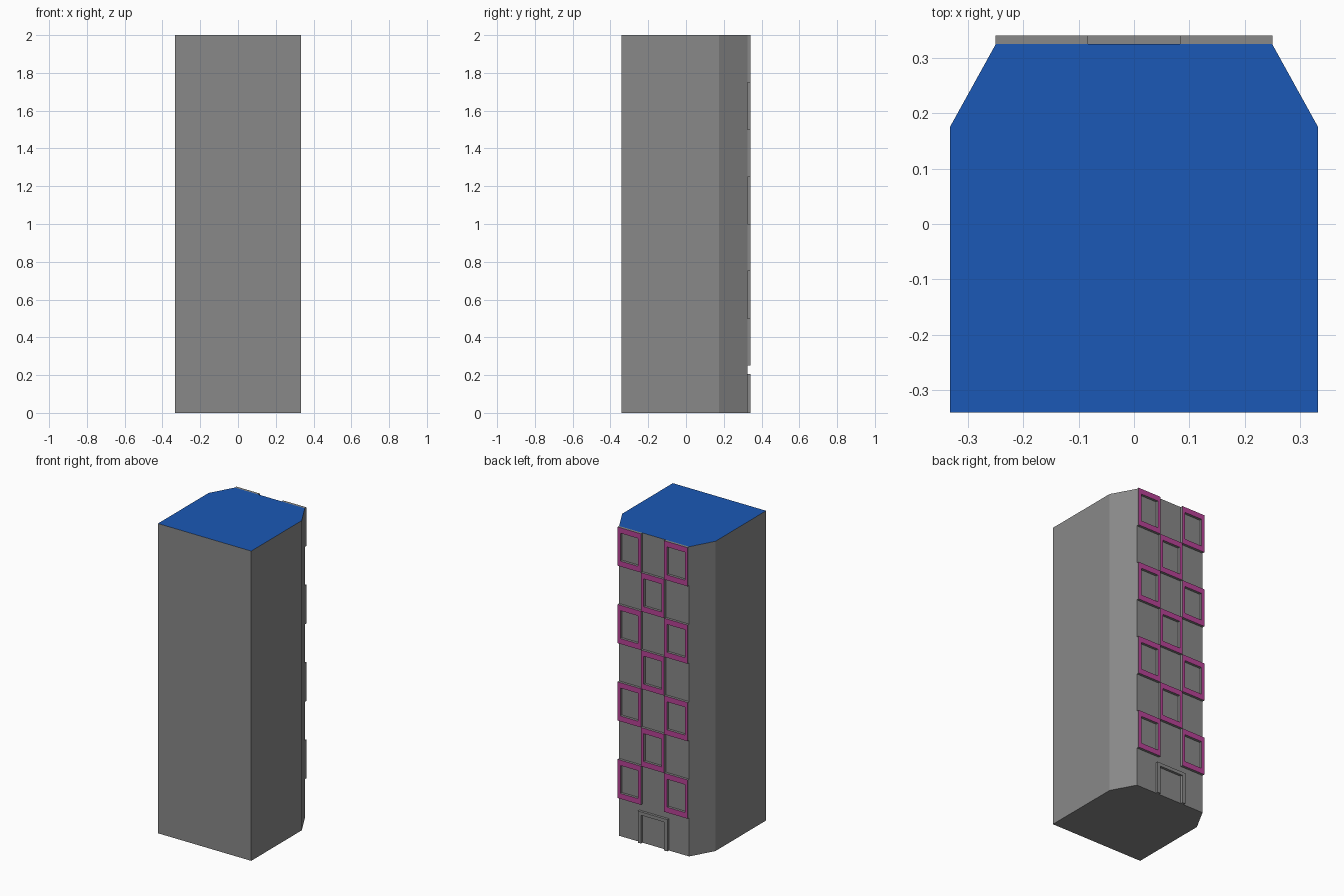
import bpy
import bmesh

if "Cube" in bpy.data.objects:
    bpy.data.objects.remove(bpy.data.objects["Cube"])

WALL, FRONT = 0.325, 0.341     # back wall plane and outer plane of the frames
COL, FLOOR = 1 / 6, 0.25       # facade grid


def material(name, rgb):
    m = bpy.data.materials.new(name)
    m.diffuse_color = (*rgb, 1)
    m.use_nodes = True
    m.node_tree.nodes["Principled BSDF"].inputs["Base Color"].default_value = m.diffuse_color
    return m


grey = material("grey", (0.25, 0.25, 0.25))
blue = material("roof_blue", (0.011, 0.098, 0.468))
purple = material("frame_purple", (0.48, 0.056, 0.31))


def finish(name, bm, accent=None, axis=None):
    """Make an object; faces looking along axis get the accent material."""
    bmesh.ops.recalc_face_normals(bm, faces=bm.faces)
    if accent:
        for f in bm.faces:
            f.normal_update()
            f.material_index = int(f.normal[axis] > 0.9 )
    me = bpy.data.meshes.new(name)
    bm.to_mesh(me)
    bm.free()
    me.materials.append(grey)
    if accent:
        me.materials.append(accent)
    ob = bpy.data.objects.new(name, me)
    bpy.context.collection.objects.link(ob)
    return ob


def frame(name, outer, inner, closed=True, accent=None):
    """Solid band between two x-z outlines, standing proud of the back wall."""
    bm = bmesh.new()
    rings = [[bm.verts.new((x, y, z)) for x, z in pts]
             for pts, y in ((outer, WALL), (outer, FRONT), (inner, FRONT), (inner, WALL))]
    n = len(outer)
    for i in range(n if closed else n - 1):
        j = (i + 1) % n
        for k in range(4):
            a, b = rings[k], rings[(k + 1) % 4]
            bm.faces.new((a[i], a[j], b[j], b[i]))
    if not closed:
        for i in (0, n - 1):
            bm.faces.new([r[i] for r in rings])
    return finish(name, bm, accent, 1)


def rect(x0, x1, z0, z1):
    return [(x0, z0), (x1, z0), (x1, z1), (x0, z1)]


# Tower with chamfered back corners and blue roof
bm = bmesh.new()
plan = [(-0.333, -0.341), (0.333, -0.341), (0.333, 0.175),
        (0.25, WALL), (-0.25, WALL), (-0.333, 0.175)]
base = bm.faces.new([bm.verts.new((x, y, 0)) for x, y in plan])
ext = bmesh.ops.extrude_face_region(bm, geom=[base], use_keep_orig=True)
bmesh.ops.translate(bm, vec=(0, 0, 2),
                    verts=[v for v in ext["geom"] if isinstance(v, bmesh.types.BMVert)])
finish("tower", bm, blue, 2)

# Window frames in a checkerboard
for floor in range(1, 8):
    for col in ((-1, 1) if floor % 2 else (0,)):
        x0, z0 = (col - 0.5) * COL, floor * FLOOR
        x1, z1 = x0 + COL, z0 + FLOOR
        frame(f"window_frame_{floor}_{col + 1}", rect(x0, x1, z0, z1),
              rect(x0 + 0.02, x1 - 0.02, z0 + 0.035, z1 - 0.035), accent=purple)

# Door surround, open at the ground
frame("door_frame",
      [(-0.105, 0), (-0.105, 0.205), (0.105, 0.205), (0.105, 0)],
      [(-0.083, 0), (-0.083, 0.183), (0.083, 0.183), (0.083, 0)], closed=False)
